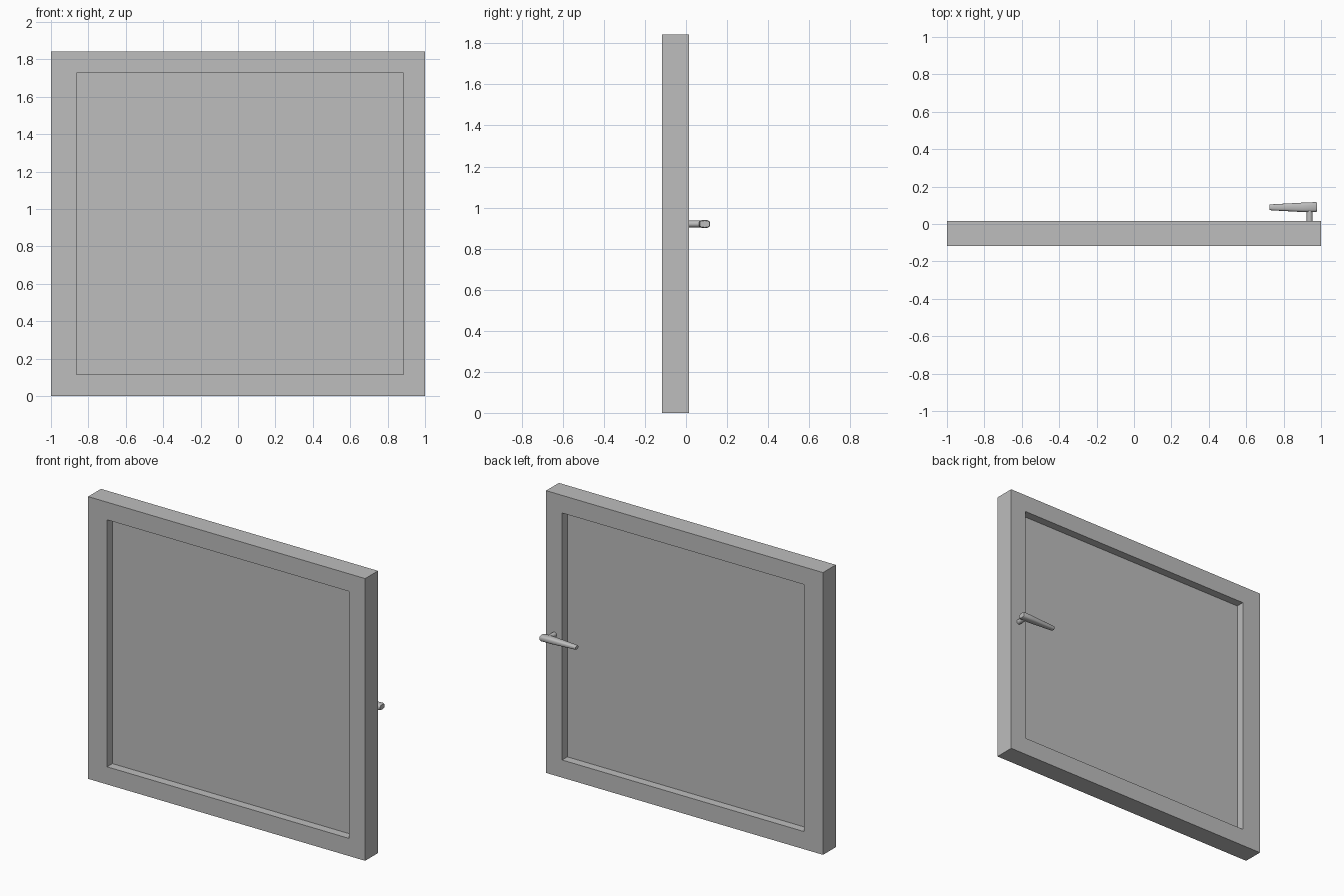
import bpy
import bmesh
from math import cos, sin, pi, radians, copysign

cube = bpy.data.objects.get("Cube")
if cube:
    bpy.data.objects.remove(cube, do_unlink=True)

GREY = (0.51, 0.51, 0.51, 1)
grey = bpy.data.materials.new("plain grey")
grey.use_nodes = True
grey.diffuse_color = GREY
grey.node_tree.nodes["Principled BSDF"].inputs["Base Color"].default_value = GREY

FRONT, BACK, HEIGHT = -0.117, 0.015, 1.842
HANDLE_Z = 0.92


def finish(name, bm, smooth=False):
    """Turn a bmesh into a named grey object."""
    bmesh.ops.recalc_face_normals(bm, faces=bm.faces)
    mesh = bpy.data.meshes.new(name)
    bm.to_mesh(mesh)
    bm.free()
    obj = bpy.data.objects.new(name, mesh)
    bpy.context.collection.objects.link(obj)
    mesh.materials.append(grey)
    if smooth:
        bpy.ops.object.select_all(action='DESELECT')
        obj.select_set(True)
        bpy.context.view_layer.objects.active = obj
        bpy.ops.object.shade_smooth_by_angle(angle=radians(35))
    return obj


def loft(bm, rings, closed=False):
    """Skin point rings with quads; cap the ends, or join last to first."""
    loops = [[bm.verts.new(p) for p in ring] for ring in rings]
    pairs = list(zip(loops, loops[1:]))
    if closed:
        pairs.append((loops[-1], loops[0]))
    else:
        bm.faces.new(loops[0])
        bm.faces.new(loops[-1])
    for a, b in pairs:
        for i in range(len(a)):
            j = (i + 1) % len(a)
            bm.faces.new((a[i], a[j], b[j], b[i]))


def rect(x0, x1, z0, z1, y):
    return [(x0, y, z0), (x1, y, z0), (x1, y, z1), (x0, y, z1)]


# Frame: rectangular ring, wider on the hinge side
outer = (-1, 1, 0, HEIGHT)
opening = (-0.863, 0.884, 0.115, HEIGHT - 0.115)
bm = bmesh.new()
loft(bm, [rect(*outer, FRONT), rect(*outer, BACK),
          rect(*opening, BACK), rect(*opening, FRONT)], closed=True)
finish("window_frame", bm)

# Pane: thin panel set in the middle of the frame
bm = bmesh.new()
loft(bm, [rect(*opening, -0.062), rect(*opening, -0.039)])
finish("window_pane", bm)

# Handle stem: round peg out of the back of the frame
bm = bmesh.new()
loft(bm, [[(0.939 + 0.016 * cos(2 * pi * i / 20), y,
            HANDLE_Z + 0.016 * sin(2 * pi * i / 20)) for i in range(20)]
          for y in (BACK, 0.08)])
finish("handle_stem", bm, smooth=True)


# Handle grip: rounded lever tapering towards its tip
def grip_ring(x, y, half_y, half_z, sides=20):
    ring = []
    for i in range(sides):
        c, s = cos(2 * pi * i / sides), sin(2 * pi * i / sides)
        ring.append((x, y + half_y * copysign(abs(c) ** 0.7, c),
                     HANDLE_Z + half_z * copysign(abs(s) ** 0.7, s)))
    return ring


bm = bmesh.new()
loft(bm, [grip_ring(0.979, 0.091, 0.024, 0.016),
          grip_ring(0.970, 0.090, 0.027, 0.020),
          grip_ring(0.900, 0.089, 0.025, 0.020),
          grip_ring(0.735, 0.089, 0.016, 0.013),
          grip_ring(0.725, 0.089, 0.014, 0.011)])
finish("handle_grip", bm, smooth=True)
